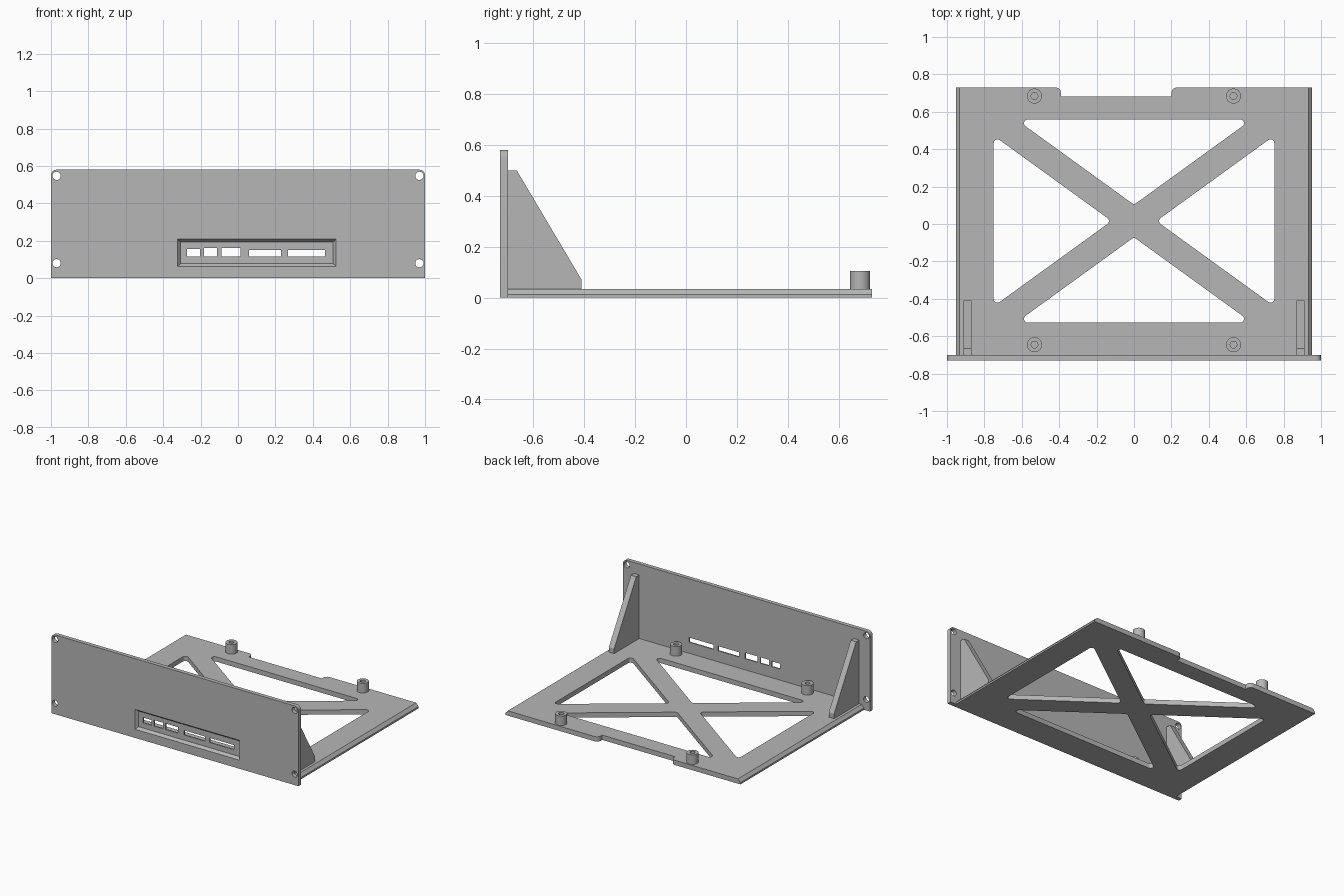
import bpy, bmesh, math
from mathutils import Vector

if "Cube" in bpy.data.objects:
    bpy.data.objects.remove(bpy.data.objects["Cube"])

grey = bpy.data.materials.new("plain_grey")
grey.diffuse_color = (0.47, 0.47, 0.47, 1)
grey.use_nodes = True
grey.node_tree.nodes["Principled BSDF"].inputs["Base Color"].default_value = grey.diffuse_color

# Maps a 2D profile point plus a depth to 3D
AXES = {"x": lambda a, b, d: (d, a, b),
        "y": lambda a, b, d: (a, d, b),
        "z": lambda a, b, d: (a, b, d)}


def prism(name, pts, axis, lo, hi, end_pts=None):
    """Solid from profile pts at depth lo to end_pts (or pts) at depth hi."""
    bm = bmesh.new()
    f = AXES[axis]
    a = [bm.verts.new(f(*p, lo)) for p in pts]
    b = [bm.verts.new(f(*p, hi)) for p in (end_pts or pts)]
    bm.faces.new(a)
    bm.faces.new(b)
    for i in range(len(a)):
        j = (i + 1) % len(a)
        bm.faces.new((a[i], a[j], b[j], b[i]))
    bmesh.ops.recalc_face_normals(bm, faces=bm.faces)
    me = bpy.data.meshes.new(name)
    bm.to_mesh(me)
    bm.free()
    me.materials.append(grey)
    ob = bpy.data.objects.new(name, me)
    bpy.context.collection.objects.link(ob)
    return ob


def rect(x0, x1, y0, y1):
    return [(x0, y0), (x1, y0), (x1, y1), (x0, y1)]


def circle(x, y, r, n=32):
    return [(x + r * math.cos(2 * math.pi * i / n),
             y + r * math.sin(2 * math.pi * i / n)) for i in range(n)]


def rounded(corners, steps=6):
    """Polygon from (x, y, radius) corners with arc fillets."""
    out = []
    for i, (x, y, r) in enumerate(corners):
        p = Vector((x, y))
        if r == 0:
            out.append((x, y))
            continue
        u = (Vector(corners[i - 1][:2]) - p).normalized()
        v = (Vector(corners[(i + 1) % len(corners)][:2]) - p).normalized()
        half = u.angle(v) / 2
        c = p + (u + v).normalized() * r / math.sin(half)
        s = p + u * r / math.tan(half) - c
        e = p + v * r / math.tan(half) - c
        sweep = s.angle(e)
        for k in range(steps + 1):
            t = k / steps
            q = (s * math.sin((1 - t) * sweep) + e * math.sin(t * sweep)) / math.sin(sweep)
            out.append(tuple(c + q))
    return out


def cut(ob, cutters):
    """Subtract the cutters from ob and remove them."""
    for c in cutters:
        m = ob.modifiers.new("cut", "BOOLEAN")
        m.operation, m.solver, m.object = "DIFFERENCE", "EXACT", c
    dg = bpy.context.evaluated_depsgraph_get()
    me = bpy.data.meshes.new_from_object(ob.evaluated_get(dg))
    ob.modifiers.clear()
    ob.data = me
    for c in cutters:
        bpy.data.objects.remove(c)


# Front panel with rounded top corners
panel = prism("front_panel", rounded([(-1, 0, 0), (1, 0, 0), (1, 0.58, 0.03), (-1, 0.58, 0.03)]),
              "y", -0.73, -0.70)
cutters = [prism("screw_cut", circle(x, z, 0.022), "y", -0.8, -0.6)
           for x in (-0.97, 0.97) for z in (0.08, 0.547)]
# Bevelled port recess, then the port slots
cutters.append(prism("recess_cut", rect(-0.339, 0.54, 0.048, 0.224), "y", -0.75, -0.71,
                     rect(-0.307, 0.508, 0.078, 0.192)))
for x0, x1, top in ((-0.273, -0.203, 0.155), (-0.182, -0.112, 0.16), (-0.088, 0.013, 0.16),
                    (0.059, 0.23, 0.15), (0.267, 0.465, 0.15)):
    cutters.append(prism("port_cut", rect(x0, x1, 0.116, top), "y", -0.8, -0.6))
cut(panel, cutters)

# Base tray with sloped side rails
T = 0.035
tray = prism("base_tray", [(-0.952, 0), (0.952, 0), (0.952, 0.013), (0.932, T),
                           (-0.932, T), (-0.952, 0.013)], "y", -0.70, 0.73)

# Four triangular windows leaving a diagonal cross
W, H, CY, GAP, R = 0.75, 0.543, 0.016, 0.087, 0.02
slope = H / W
cutters = []
for s in (-1, 1):
    xe, ye = (H - GAP) / slope, H - GAP
    tri_y = [(0, CY + s * GAP, R), (xe, CY + s * H, R), (-xe, CY + s * H, R)]
    tri_x = [(s * GAP / slope, CY, R), (s * W, CY + ye, R), (s * W, CY - ye, R)]
    cutters += [prism("window_cut", rounded(t), "z", -0.1, 0.1) for t in (tri_y, tri_x)]
# Rear notch with rounded outer corners
xa, xb, yb, yn, r = -0.39, 0.20, 0.73, 0.683, 0.03
arc = [i * math.pi / 12 for i in range(7)]
notch = [(xa, yn), (xb, yn)]
notch += [(xb + r - r * math.cos(t), yb - r + r * math.sin(t)) for t in arc]
notch += [(xb + r, yb + 0.05), (xa - r, yb + 0.05)]
notch += [(xa - r + r * math.cos(t), yb - r + r * math.sin(t)) for t in reversed(arc)]
cutters.append(prism("notch_cut", notch, "z", -0.1, 0.1))
cut(tray, cutters)

parts = [panel, tray]
for side, s in (("left", -1), ("right", 1)):
    # Triangular gusset bracing the panel
    parts.append(prism(side + "_gusset", [(-0.70, T), (-0.41, T), (-0.41, 0.07),
                                          (-0.665, 0.50), (-0.70, 0.50)],
                       "x", s * 0.869, s * 0.912))
    # Hollow board standoffs
    for end, y in (("front", -0.645), ("rear", 0.684)):
        post = prism(f"{end}_{side}_standoff", circle(s * 0.532, y, 0.04), "z", T, 0.105)
        cut(post, [prism("bore_cut", circle(s * 0.532, y, 0.018), "z", 0, 0.2)])
        parts.append(post)

# Smooth the round walls, keep edges sharp
bpy.ops.object.select_all(action="DESELECT")
for ob in parts:
    ob.select_set(True)
bpy.context.view_layer.objects.active = panel
bpy.ops.object.shade_smooth_by_angle(angle=math.radians(30))
